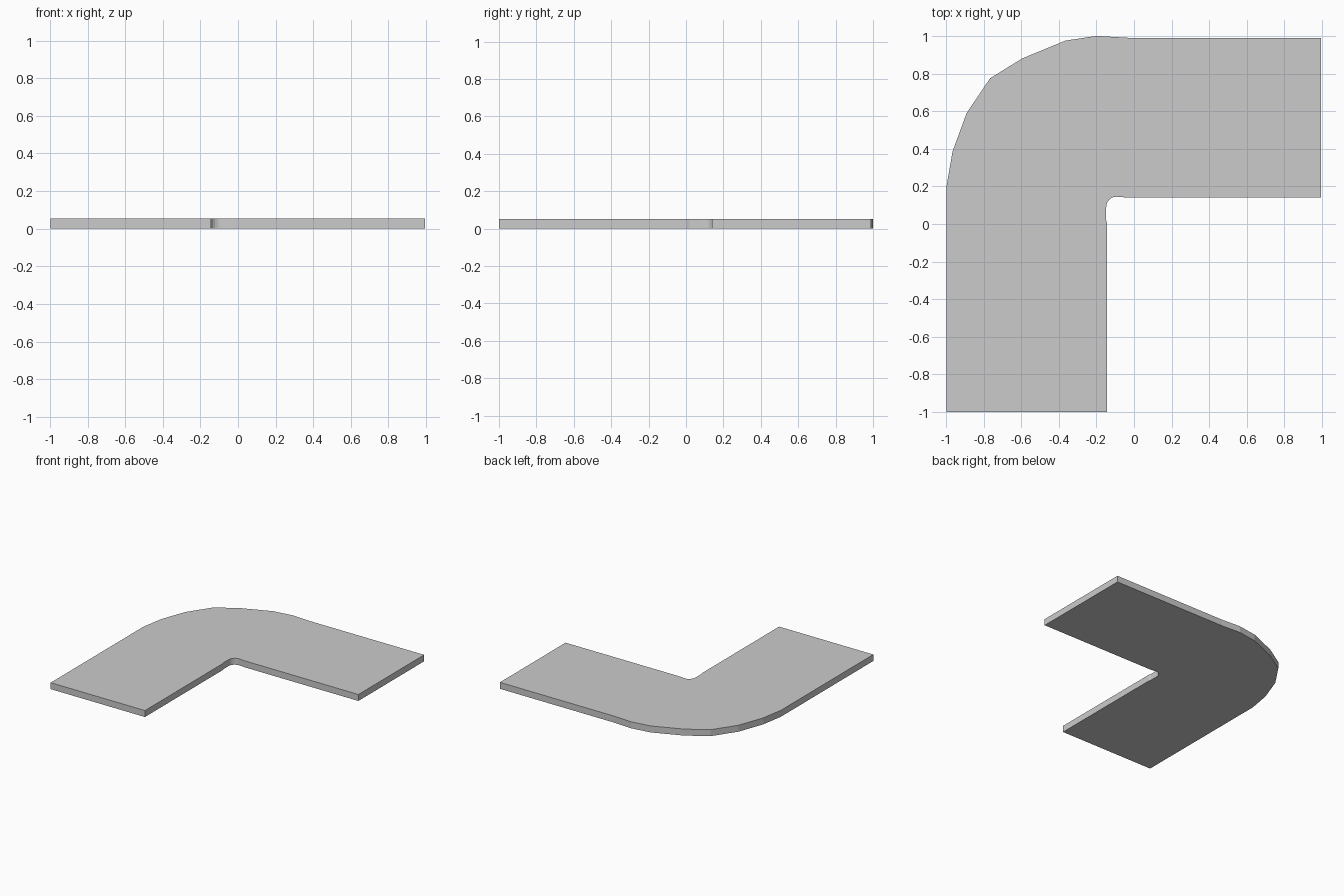
import bpy, bmesh, math

if "Cube" in bpy.data.objects:
    bpy.data.objects.remove(bpy.data.objects["Cube"])

THICKNESS = 0.053

# Outer edge: left leg, faceted bend, then the right leg's back edge
outer = [(-0.997, -1.0), (-0.997, 0.2), (-0.965, 0.385), (-0.89, 0.59),
         (-0.765, 0.775), (-0.595, 0.88), (-0.365, 0.975), (-0.2, 1.0),
         (-0.03, 0.99), (0.993, 0.99)]

# Inner edge: small rounded corner between the two legs
corner = [(-0.095 + 0.053 * math.cos(math.radians(a)),
           0.088 + 0.057 * math.sin(math.radians(a))) for a in range(90, 181, 15)]
inner = [(0.993, 0.14), (-0.025, 0.14)] + corner + [(-0.148, 0.02), (-0.143, 0.0), (-0.143, -1.0)]

# Flat outline extruded into a slab
bm = bmesh.new()
face = bm.faces.new([bm.verts.new((x, y, 0)) for x, y in outer + inner])
ext = bmesh.ops.extrude_face_region(bm, geom=[face], use_keep_orig=True)
top = [v for v in ext["geom"] if isinstance(v, bmesh.types.BMVert)]
bmesh.ops.translate(bm, verts=top, vec=(0, 0, THICKNESS))
bmesh.ops.recalc_face_normals(bm, faces=bm.faces[:])
mesh = bpy.data.meshes.new("corner_path_slab")
bm.to_mesh(mesh)
bm.free()
slab = bpy.data.objects.new("corner_path_slab", mesh)
bpy.context.collection.objects.link(slab)
